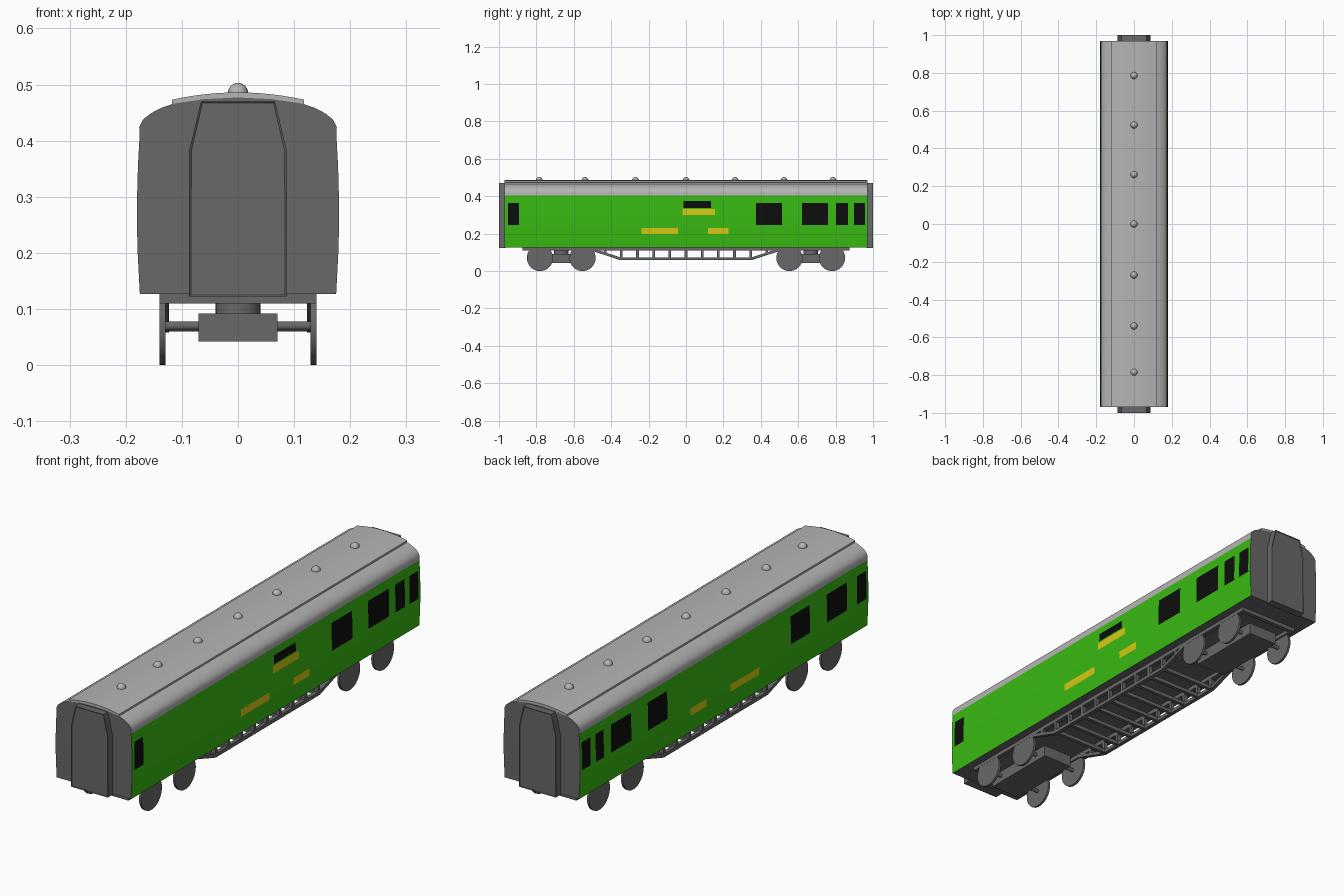
import bpy, bmesh, math
from mathutils import Vector, Matrix

if "Cube" in bpy.data.objects:
    bpy.data.objects.remove(bpy.data.objects["Cube"])


def material(name, rgb):
    m = bpy.data.materials.new(name)
    m.diffuse_color = (*rgb, 1)
    m.use_nodes = True
    m.node_tree.nodes["Principled BSDF"].inputs["Base Color"].default_value = m.diffuse_color
    return m


GREEN = material("coach_green", (0.04, 0.49, 0.006))
DARK = material("dark_grey", (0.14, 0.14, 0.14))
ROOF = material("roof_grey", (0.46, 0.46, 0.46))
BLACK = material("window_black", (0.004, 0.004, 0.004))
YELLOW = material("sign_yellow", (0.68, 0.59, 0.007))


def finish(bm, name, mats, angle=30):
    bmesh.ops.recalc_face_normals(bm, faces=bm.faces)
    me = bpy.data.meshes.new(name)
    bm.to_mesh(me)
    bm.free()
    for m in mats:
        me.materials.append(m)
    for p in me.polygons:
        p.use_smooth = True
    me.set_sharp_from_angle(angle=math.radians(angle))
    ob = bpy.data.objects.new(name, me)
    bpy.context.collection.objects.link(ob)
    return ob


def box(name, x0, x1, y0, y1, z0, z1, mat=DARK):
    bm = bmesh.new()
    bmesh.ops.create_cube(bm, size=1)
    bmesh.ops.scale(bm, vec=(x1 - x0, y1 - y0, z1 - z0), verts=bm.verts)
    bmesh.ops.translate(bm, vec=((x0 + x1) / 2, (y0 + y1) / 2, (z0 + z1) / 2), verts=bm.verts)
    return finish(bm, name, [mat])


def cylinder(name, loc, r, depth, axis, mat=DARK, seg=32):
    bm = bmesh.new()
    rot = Matrix.Rotation(math.pi / 2, 4, 'Y') if axis == 'X' else Matrix()
    bmesh.ops.create_cone(bm, cap_ends=True, segments=seg, radius1=r, radius2=r, depth=depth,
                          matrix=Matrix.Translation(loc) @ rot)
    return finish(bm, name, [mat])


def prism(pts, direction):
    """Closed 3D outline extruded along a direction."""
    bm = bmesh.new()
    f = bm.faces.new([bm.verts.new(p) for p in pts])
    ext = bmesh.ops.extrude_face_region(bm, geom=[f])
    verts = [v for v in ext["geom"] if isinstance(v, bmesh.types.BMVert)]
    bmesh.ops.translate(bm, vec=direction, verts=verts)
    bmesh.ops.recalc_face_normals(bm, faces=bm.faces)
    return bm


# Coach body: one extruded section, cut along y, coloured by rule
EAVE = 0.405
side = [(0.18 - 0.245 * (z - 0.27) ** 2, z) for z in
        (0.127, 0.198, 0.23, 0.246, 0.27, 0.30, 0.332, 0.338, 0.364, 0.374, EAVE)]
arc = [(0.176, 0.424), (0.169, 0.438), (0.155, 0.449), (0.138, 0.458), (0.115, 0.466), (0.06, 0.474)]
half = side + arc
section = half + [(0, 0.477)] + [(-x, z) for x, z in reversed(half)]

WIN = (0.246, 0.364)
right_side = [(a, b, *WIN, 3) for a, b in
              [(-0.952, -0.893), (0.374, 0.513), (0.62, 0.76), (0.802, 0.866), (0.898, 0.957)]]
left_side = [(a, b, *WIN, 3) for a, b in
             [(-0.957, -0.895), (-0.827, -0.692), (-0.577, -0.449), (0.382, 0.512),
              (0.625, 0.76), (0.81, 0.864), (0.898, 0.957)]]
plates = [(-0.237, -0.043, 0.198, 0.23, 4), (0.118, 0.226, 0.198, 0.23, 4)]
right_side += plates + [(-0.013, 0.134, 0.338, 0.374, 3), (-0.02, 0.155, 0.30, 0.332, 4)]
left_side += plates

bm = prism([(x, -0.97, z) for x, z in section], (0, 1.94, 0))
for y in sorted({v for r in right_side + left_side for v in r[:2]}):
    bmesh.ops.bisect_plane(bm, geom=bm.verts[:] + bm.edges[:] + bm.faces[:],
                           plane_co=(0, y, 0), plane_no=(0, 1, 0))
for f in bm.faces:
    c, n = f.calc_center_median(), f.normal
    if abs(n.y) > 0.9 or n.z < -0.9:
        f.material_index = 1
    elif c.z > EAVE:
        f.material_index = 2
    else:
        for y0, y1, z0, z1, mat in (right_side if c.x > 0 else left_side):
            if y0 < c.y < y1 and z0 < c.z < z1:
                f.material_index = mat
finish(bm, "coach_body", [GREEN, DARK, ROOF, BLACK, YELLOW], 40)

# Raised centre strip of the roof
top = [(0.118 * t / 6, 0.486 - 0.013 * (t / 6) ** 2) for t in range(-6, 7)]
bm = prism([(-0.118, -0.97, 0.462)] + [(x, -0.97, z) for x, z in top] + [(0.118, -0.97, 0.462)],
           (0, 1.94, 0))
finish(bm, "roof_centre_strip", [ROOF])

# Roof vents
for y in (-0.785, -0.54, -0.27, 0, 0.262, 0.524, 0.786):
    bm = bmesh.new()
    bmesh.ops.create_uvsphere(bm, u_segments=20, v_segments=12, radius=0.018,
                              matrix=Matrix.Translation((0, y, 0.485)))
    finish(bm, "roof_vent", [ROOF], 60)

# End gangways with a shallow recessed door face
outline = [(-0.087, 0.122), (0.087, 0.122), (0.087, 0.382), (0.066, 0.47), (-0.066, 0.47), (-0.087, 0.382)]
for s in (-1, 1):
    bm = prism([(x, s * 0.965, z) for x, z in outline], (0, s * 0.035, 0))
    face = [f for f in bm.faces if f.normal.y * s > 0.9]
    bmesh.ops.inset_region(bm, faces=face, thickness=0.004, depth=0)
    bmesh.ops.translate(bm, vec=(0, -s * 0.003, 0), verts=face[0].verts[:])
    finish(bm, "gangway", [DARK])

# Underframe: side rails, end beams, trusses with posts
for s in (-1, 1):
    xa, xb = sorted((s * 0.123, s * 0.14))
    box("side_rail", xa, xb, -0.875, 0.875, 0.11, 0.128)
    box("end_beam", -0.14, 0.14, s * 0.866 - 0.009, s * 0.866 + 0.009, 0.11, 0.128)
    upper = [(-0.51, 0.124), (-0.35, 0.073), (0.35, 0.073), (0.51, 0.124)]
    lower = [(0.51, 0.11), (0.35, 0.058), (-0.35, 0.058), (-0.51, 0.11)]
    finish(prism([(xa, y, z) for y, z in upper + lower], (0.017, 0, 0)), "truss_bar", [DARK])
    for i in range(-5, 6):
        y = i * 0.0865
        low = 0.062 if abs(i) <= 4 else 0.09
        box("truss_post", xa, xb, y - 0.007, y + 0.007, low, 0.12)
for i in range(-4, 5):
    y = i * 0.0865
    box("truss_cross_bar", -0.125, 0.125, y - 0.007, y + 0.007, 0.06, 0.076)

# Bogies: frame block, pivot, axles and wheels
for s in (-1, 1):
    yc = s * 0.667
    box("bogie_frame", -0.07, 0.07, yc - 0.17, yc + 0.17, 0.042, 0.092)
    cylinder("bogie_pivot", (0, yc, 0.109), 0.04, 0.038, 'Z')
    for d in (-0.114, 0.114):
        cylinder("axle", (0, yc + d, 0.07), 0.008, 0.262, 'X', seg=16)
        for w in (-1, 1):
            cylinder("wheel", (w * 0.1345, yc + d, 0.07), 0.07, 0.01, 'X')
